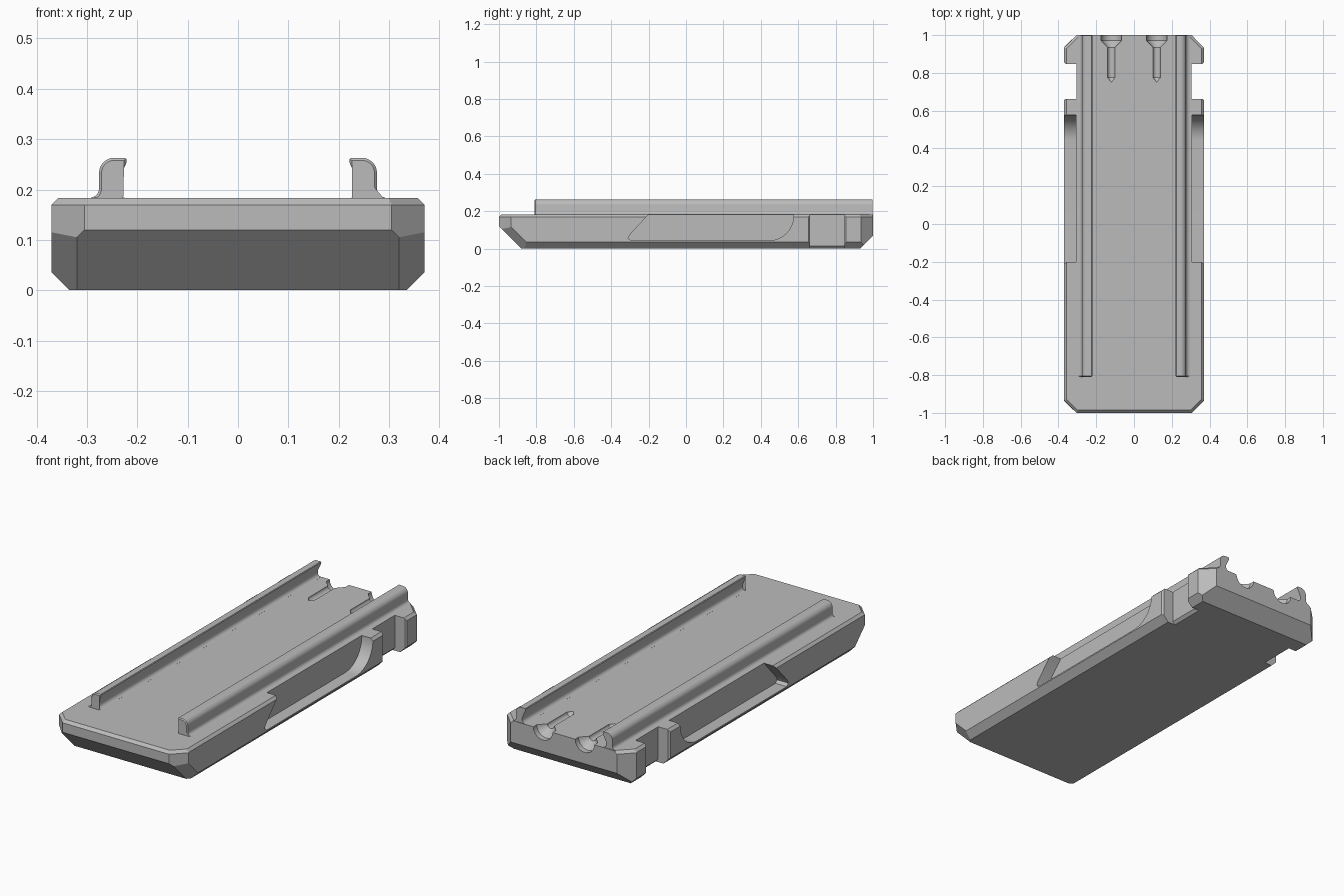
import bpy
import bmesh
import math
from mathutils import Vector

if "Cube" in bpy.data.objects:
    bpy.data.objects.remove(bpy.data.objects["Cube"])

grey = bpy.data.materials.new("plain_grey")
grey.use_nodes = True
grey.diffuse_color = (0.5, 0.5, 0.5, 1)
grey.node_tree.nodes["Principled BSDF"].inputs["Base Color"].default_value = (0.5, 0.5, 0.5, 1)

TOP, HALF = 0.183, 0.37


def finish(bm, name):
    bmesh.ops.recalc_face_normals(bm, faces=bm.faces)
    mesh = bpy.data.meshes.new(name)
    bm.to_mesh(mesh)
    bm.free()
    mesh.materials.append(grey)
    obj = bpy.data.objects.new(name, mesh)
    bpy.context.collection.objects.link(obj)
    return obj


def prism(name, points, push, front_bevel=0):
    bm = bmesh.new()
    face = bm.faces.new([bm.verts.new(p) for p in points])
    rim = list(face.edges)
    new = bmesh.ops.extrude_face_region(bm, geom=[face], use_keep_orig=True)["geom"]
    bmesh.ops.translate(bm, vec=push, verts=[g for g in new if isinstance(g, bmesh.types.BMVert)])
    bmesh.ops.recalc_face_normals(bm, faces=bm.faces)
    if front_bevel:
        bmesh.ops.bevel(bm, geom=rim, offset=front_bevel, segments=1, affect='EDGES')
    return finish(bm, name)


def arc(cx, cy, r, start, end, steps):
    angles = [math.radians(start + (end - start) * i / steps) for i in range(steps + 1)]
    return [(cx + r * math.cos(a), cy + r * math.sin(a)) for a in angles]


def activate(obj):
    bpy.ops.object.select_all(action='DESELECT')
    obj.select_set(True)
    bpy.context.view_layer.objects.active = obj


def cut(obj, cutter):
    mod = obj.modifiers.new("cut", 'BOOLEAN')
    mod.operation, mod.solver, mod.object = 'DIFFERENCE', 'EXACT', cutter
    activate(obj)
    bpy.ops.object.modifier_apply(modifier=mod.name)
    bpy.data.objects.remove(cutter)


# Base plate: a block trimmed by chamfer planes (point, outward normal)
bm = bmesh.new()
bmesh.ops.create_cube(bm, size=1)
for v in bm.verts:
    v.co = (v.co.x * 2 * HALF, v.co.y * 2, (v.co.z + 0.5) * TOP)
planes = [((0, -1, 0.12), (0, -1, -1)), ((0, 1, 0.07), (0, 1, -1)),
          ((0, -1, 0.169), (0, -1, 1))]
for s in (-1, 1):
    planes += [((s * HALF, 0, 0.035), (s, 0, -1)),
               ((s * HALF, 0, 0.17), (s, 0, 1)),
               ((s * 0.305, -1, 0), (s, -1, 0)),
               ((s * 0.305, 1, 0), (s, 1, 0)),
               ((s * 0.32, -0.98, 0.1), (s * 0.06, -0.05, -0.05)),
               ((s * 0.305, -1, 0.169), (s, -1, 1.41)),
               ((s * 0.305, 1, 0.169), (s, 1, 1.41))]
for point, normal in planes:
    res = bmesh.ops.bisect_plane(bm, geom=bm.verts[:] + bm.edges[:] + bm.faces[:], dist=1e-5,
                                 plane_co=point, plane_no=Vector(normal).normalized(),
                                 clear_outer=True)
    bmesh.ops.holes_fill(bm, edges=[e for e in bm.edges if e.is_boundary], sides=0)
body = finish(bm, "base_plate")

for s in (-1, 1):
    # Side pocket, slanted in front and rounded behind
    pocket = [(-0.17, 0.22), (-0.2, TOP), (-0.302, 0.072), (-0.309, 0.055), (-0.295, 0.042)]
    pocket += arc(0.44, 0.178, 0.136, -90, 0, 12) + [(0.576, 0.22)]
    cut(body, prism("pocket_cutter", [(s * 0.306, y, z) for y, z in pocket], (s * 0.1, 0, 0)))
    # Side notch with eased lower edge and flared mouth
    notch = [(0.305, 0.3), (0.305, 0.014), (0.28, -0.011), (0.4, -0.011), (0.4, 0.3)]
    cut(body, prism("notch_cutter", [(s * x, 0.663, z) for x, z in notch], (0, 0.185, 0)))
    mouth = [(0.362, 0.663), (0.382, 0.643), (0.382, 0.868), (0.362, 0.848)]
    cut(body, prism("mouth_cutter", [(s * x, y, -0.05) for x, y in mouth], (0, 0, 0.3)))
    # Countersunk half hole in the rear edge
    bm = bmesh.new()
    profile = [(0, 1.03), (0.055, 1.03), (0.055, 0.972), (0.02, 0.935), (0.02, 0.775), (0, 0.75)]
    verts = [bm.verts.new((s * 0.12 + r, y, TOP + 0.001)) for r, y in profile]
    edges = [bm.edges.new(pair) for pair in zip(verts, verts[1:])]
    bmesh.ops.spin(bm, geom=verts + edges, cent=(s * 0.12, 0, TOP + 0.001), axis=(0, 1, 0),
                   angle=math.tau, steps=32)
    bmesh.ops.remove_doubles(bm, verts=bm.verts, dist=1e-5)
    cut(body, finish(bm, "hole_cutter"))

# Hooked rails with filleted feet
rails = []
for s, side in ((-1, "right"), (1, "left")):
    shape = [(0.294, 0.178), (0.294, TOP)] + arc(0.294, 0.202, 0.018, -100, -180, 5)
    shape += arc(0.246, 0.233, 0.03, 0, 90, 8)
    shape += [(0.224, 0.263), (0.221, 0.26), (0.222, 0.252), (0.239, 0.216), (0.241, 0.206)]
    shape += arc(0.221, 0.203, 0.02, -15, -85, 5) + [(0.221, 0.178)]
    rails.append(prism(side + "_rail", [(s * x, -0.81, z) for x, z in shape],
                       (0, 1.807, 0), 0.005))

for obj in [body] + rails:
    activate(obj)
    bpy.ops.object.shade_smooth_by_angle(angle=math.radians(28))
